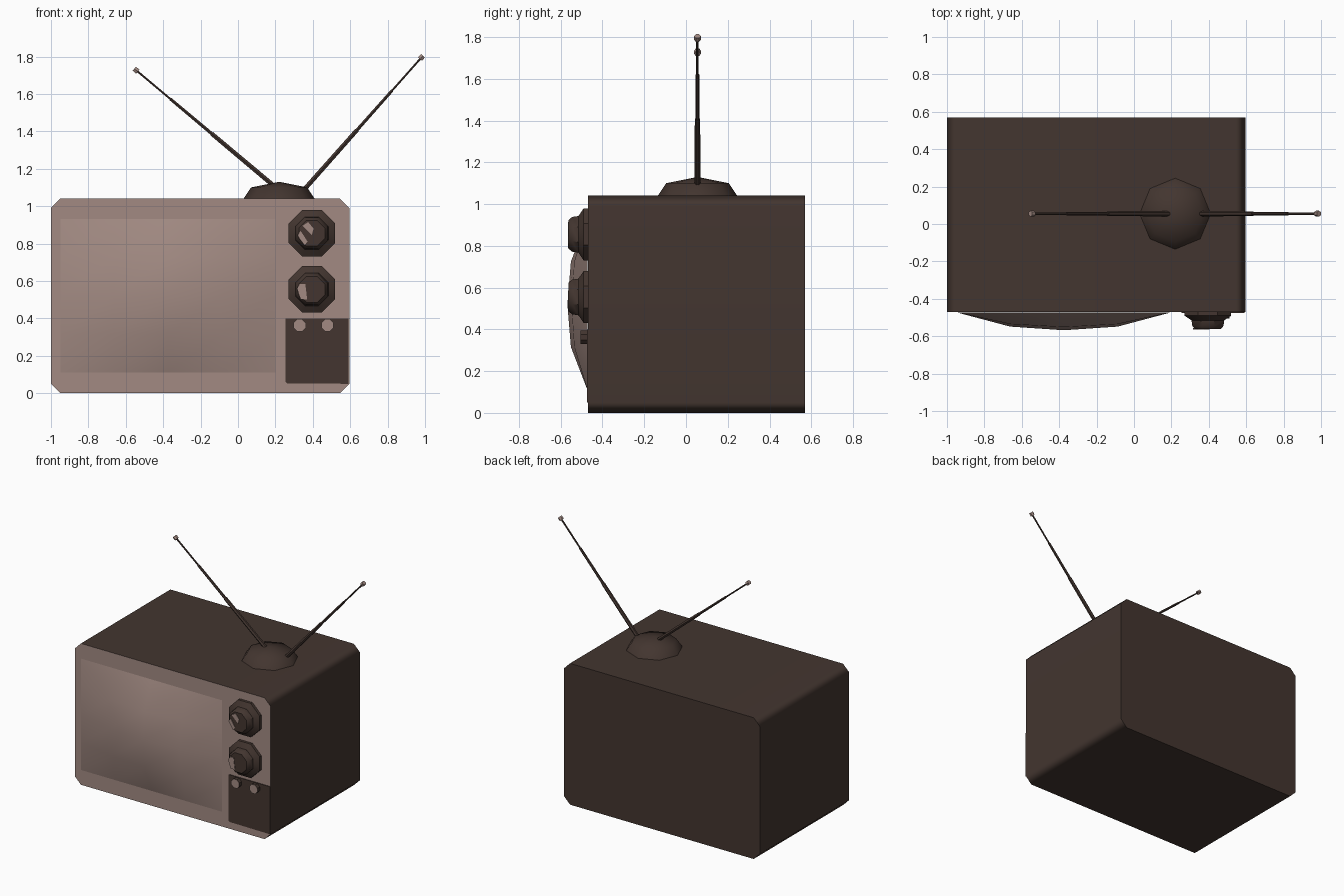
import bpy, bmesh, math
from mathutils import Vector, Matrix

old = bpy.data.objects.get("Cube")
if old:
    bpy.data.objects.remove(old, do_unlink=True)

FRONT, BACK = -0.47, 0.57


def material(name, rgb):
    m = bpy.data.materials.new(name)
    m.use_nodes = True
    m.diffuse_color = (*rgb, 1)
    m.node_tree.nodes["Principled BSDF"].inputs["Base Color"].default_value = (*rgb, 1)
    return m


brown = material("dark brown", (0.056, 0.036, 0.029))
beige = material("dusty beige", (0.36, 0.255, 0.225))


def finish(bm, name, mats, smooth=None):
    bmesh.ops.recalc_face_normals(bm, faces=bm.faces)
    mesh = bpy.data.meshes.new(name)
    bm.to_mesh(mesh)
    bm.free()
    ob = bpy.data.objects.new(name, mesh)
    bpy.context.collection.objects.link(ob)
    for m in mats:
        mesh.materials.append(m)
    if smooth:
        bpy.ops.object.select_all(action="DESELECT")
        ob.select_set(True)
        bpy.context.view_layer.objects.active = ob
        bpy.ops.object.shade_smooth_by_angle(angle=math.radians(smooth))
    return ob


def prism(name, outline, y0, y1, mats, smooth=None, light_front=False):
    """Extrude an (x, z) outline from y0 back to y1."""
    bm = bmesh.new()
    face = bm.faces.new([bm.verts.new((x, y0, z)) for x, z in outline])
    ext = bmesh.ops.extrude_face_region(bm, geom=[face], use_keep_orig=True)
    verts = [v for v in ext["geom"] if isinstance(v, bmesh.types.BMVert)]
    bmesh.ops.translate(bm, verts=verts, vec=(0, y1 - y0, 0))
    if light_front:
        for f in bm.faces:
            f.material_index = int(all(v.co.y < y0 + 0.001 for v in f.verts))
    return finish(bm, name, mats, smooth)


def lathe(name, profile, origin, axis, mats, sides=8, turn=0.0, smooth=None):
    """Stack rings of (radius, height) along an axis, capping both ends."""
    bm = bmesh.new()
    rot = Vector(axis).to_track_quat("Z", "Y").to_matrix().to_4x4()
    rings = []
    for r, h in profile:
        angles = [turn + math.tau * i / sides for i in range(sides)]
        rings.append([bm.verts.new((r * math.cos(a), r * math.sin(a), h)) for a in angles])
    for lo, hi in zip(rings, rings[1:]):
        for i in range(sides):
            j = (i + 1) % sides
            bm.faces.new((lo[i], lo[j], hi[j], hi[i]))
    bm.faces.new(rings[0])
    bm.faces.new(rings[-1])
    bmesh.ops.remove_doubles(bm, verts=bm.verts, dist=0.0001)
    bmesh.ops.transform(bm, matrix=Matrix.Translation(origin) @ rot, verts=bm.verts)
    return finish(bm, name, mats, smooth)


def chamfered(x0, x1, z0, z1, c):
    return [(x0 + c, z0), (x1 - c, z0), (x1, z0 + c), (x1, z1 - c),
            (x1 - c, z1), (x0 + c, z1), (x0, z1 - c), (x0, z0 + c)]


# Cabinet with a beige front face
cabinet = prism("cabinet", chamfered(-1, 0.595, 0, 1.04, 0.05), FRONT, BACK,
                [brown, beige], smooth=50, light_front=True)
weighted = cabinet.modifiers.new("flat_sides", "WEIGHTED_NORMAL")
weighted.keep_sharp = True

# Bulging picture tube
bm = bmesh.new()
bmesh.ops.create_grid(bm, x_segments=4, y_segments=4, size=1)
for v in bm.verts:
    u, w = v.co.x, v.co.y
    bulge = (1 - abs(u) ** 2.3) * (1 - abs(w) ** 2.5)
    v.co = (-0.375 + 0.575 * u, FRONT - 0.002 - 0.096 * bulge, 0.52 + 0.41 * w)
screen = finish(bm, "screen", [beige], smooth=60)
if screen.data.polygons[0].normal.y > 0:
    screen.data.flip_normals()

# Tuning dials with beige pointer marks
dial = [(0.135, 0), (0.135, 0.02), (0.095, 0.045), (0.09, 0.075), (0.075, 0.092)]
for name, z in (("upper_dial", 0.855), ("lower_dial", 0.555)):
    lathe(name, dial, (0.395, FRONT, z), (0, -1, 0), [brown], turn=math.pi / 8, smooth=35)
marks = {
    "upper_dial_mark_low": [(0.318, 0.845), (0.335, 0.868), (0.372, 0.81), (0.355, 0.79)],
    "upper_dial_mark_high": [(0.345, 0.895), (0.375, 0.915), (0.404, 0.88), (0.395, 0.845)],
    "lower_dial_mark": [(0.315, 0.56), (0.33, 0.585), (0.36, 0.585), (0.37, 0.50), (0.335, 0.50)],
}
for name, outline in marks.items():
    prism(name, outline, FRONT - 0.095, FRONT - 0.087, [beige])

# Lower control panel and its two small buttons
prism("control_panel", [(0.255, 0.06), (0.262, 0.053), (0.592, 0.05), (0.592, 0.4), (0.255, 0.4)],
      FRONT - 0.005, FRONT, [brown])
for name, x in (("right_button", 0.33), ("left_button", 0.478)):
    ring = [(x + 0.035 * math.cos(math.tau * (i + 0.5) / 8),
             0.363 + 0.035 * math.sin(math.tau * (i + 0.5) / 8)) for i in range(8)]
    prism(name, ring, FRONT - 0.034, FRONT, [brown, beige], light_front=True)

# Domed aerial base
lathe("aerial_base", [(0.19, 0), (0.15, 0.06), (0, 0.09)], (0.22, 0.055, 1.04),
      (0, 0, 1), [brown], smooth=50)

# Telescopic aerials with beige tips
for side, start, end in (("right", (0.19, 0.055, 1.11), (-0.545, 0.055, 1.727)),
                         ("left", (0.355, 0.055, 1.09), (0.981, 0.055, 1.795))):
    a, b = Vector(start), Vector(end)
    span, n = (b - a).length, (b - a).normalized()
    rod = [(0.014, 0), (0.013, 0.45 * span), (0.01, 0.45 * span),
           (0.009, 0.75 * span), (0.006, 0.75 * span), (0.006, span)]
    lathe(side + "_aerial", rod, a, n, [brown], sides=6)
    lathe(side + "_aerial_tip", [(0.016, -0.012), (0.016, 0.012)], b, n, [beige], sides=6)
